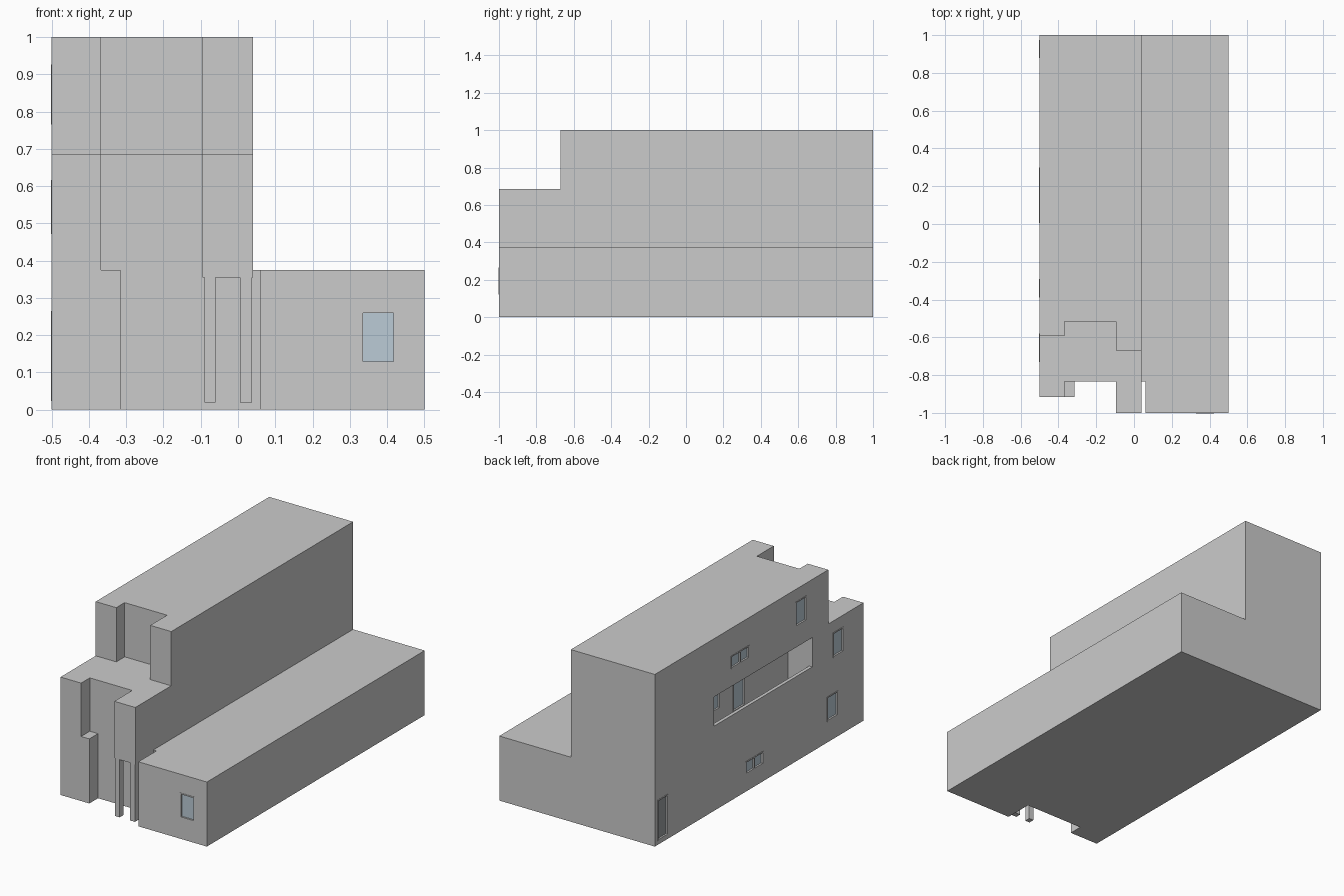
import bpy, bmesh
from mathutils import Vector

if "Cube" in bpy.data.objects:
    bpy.data.objects.remove(bpy.data.objects["Cube"])

T = 0.02  # wall and slab thickness


def material(name, color):
    m = bpy.data.materials.new(name)
    m.diffuse_color = color
    m.use_nodes = True
    m.node_tree.nodes["Principled BSDF"].inputs["Base Color"].default_value = m.diffuse_color
    return m


GLASS = material("glass", (0.50, 0.60, 0.67, 1))
DOOR = material("door_panel", (0.33, 0.35, 0.36, 1))


def add_prism(bm, pts, z0, z1, flip=False):
    lo = [bm.verts.new((x, y, z0)) for x, y in pts]
    hi = [bm.verts.new((x, y, z1)) for x, y in pts]
    faces = [bm.faces.new(lo[::-1]), bm.faces.new(hi)]
    n = len(pts)
    for i in range(n):
        j = (i + 1) % n
        faces.append(bm.faces.new((lo[i], lo[j], hi[j], hi[i])))
    if flip:
        bmesh.ops.reverse_faces(bm, faces=faces)


def add_box(bm, x0, x1, y0, y1, z0, z1):
    add_prism(bm, [(x0, y0), (x1, y0), (x1, y1), (x0, y1)], z0, z1)


def finish(bm, name, mat=None):
    me = bpy.data.meshes.new(name)
    bm.to_mesh(me)
    bm.free()
    ob = bpy.data.objects.new(name, me)
    bpy.context.collection.objects.link(ob)
    if mat:
        me.materials.append(mat)
    return ob


def boxes(name, items, mat=None):
    bm = bmesh.new()
    for b in items:
        add_box(bm, *b)
    return finish(bm, name, mat)


def inset(pts, d):
    """Move every edge of a right-angled outline inwards (anticlockwise order)."""
    out = []
    for i, p in enumerate(pts):
        a, p, b = Vector(pts[i - 1]), Vector(p), Vector(pts[(i + 1) % len(pts)])
        e, f = (p - a).normalized(), (b - p).normalized()
        out.append((p.x - d * (e.y + f.y), p.y + d * (e.x + f.x)))
    return out


def wall_box(axis, p, d0, d1, a0, a1, z0, z1):
    """Box in a wall facing -x or -y, d measured inwards from the wall face p."""
    if axis == 'x':
        return (p + d0, p + d1, a0, a1, z0, z1)
    return (a0, a1, p + d0, p + d1, z0, z1)


def fill_opening(name, axis, p, a0, a1, z0, z1, kind):
    w, d = 0.007, (-0.002, T)
    frame = [wall_box(axis, p, *d, a0, a0 + w, z0, z1),
             wall_box(axis, p, *d, a1 - w, a1, z0, z1),
             wall_box(axis, p, *d, a0 + w, a1 - w, z0, z0 + w),
             wall_box(axis, p, *d, a0 + w, a1 - w, z1 - w, z1)]
    if a1 - a0 > 0.14:  # mullion in the wide windows
        m = (a0 + a1) / 2
        frame.append(wall_box(axis, p, *d, m - w / 2, m + w / 2, z0 + w, z1 - w))
    boxes(name + "_frame", frame)
    boxes(name + "_panel", [wall_box(axis, p, 0.008, 0.013, a0 + w, a1 - w, z0 + w, z1 - w)],
          DOOR if kind == "door" else GLASS)


def storey(name, outline, z0, z1, openings):
    """Hollow storey with floor and roof slabs, then cut and fill its openings."""
    bm = bmesh.new()
    add_prism(bm, outline, z0, z1)
    add_prism(bm, inset(outline, T), z0 + T, z1 - T, flip=True)
    body = finish(bm, name)
    cutter = boxes("opening_cutter", [wall_box(ax, p, -0.01, T + 0.01, *r)
                                      for _, ax, p, *r in openings])
    cutter.hide_render = True
    mod = body.modifiers.new("openings", 'BOOLEAN')
    mod.operation, mod.solver, mod.object = 'DIFFERENCE', 'EXACT', cutter
    bpy.context.view_layer.objects.active = body
    bpy.ops.object.modifier_apply(modifier=mod.name)
    bpy.data.objects.remove(cutter)
    for i, (kind, *rest) in enumerate(openings):
        fill_opening(f"{name}_{kind}_{i + 1}", *rest, kind)


# Ground storey with the low right wing
storey("ground_storey",
       [(-.5, -.915), (-.315, -.915), (-.315, -.835), (.06, -.835), (.06, -1),
        (.5, -1), (.5, 1), (-.5, 1)], 0, .375,
       [("door", 'x', -.5, .88, .975, .023, .26),
        ("window", 'x', -.5, .005, .17, .10, .175),
        ("window", 'x', -.5, -.68, -.58, .122, .265),
        ("window", 'y', -1, .328, .424, .122, .267)])

# Middle storey, its outline notched on the left for the balcony
BX, BY0, BY1 = -.345, -.445, .457
storey("middle_storey",
       [(-.5, -.915), (-.368, -.915), (-.368, -.835), (-.095, -.835), (-.095, -1),
        (.04, -1), (.04, 1), (-.5, 1), (-.5, BY1), (BX, BY1), (BX, BY0), (-.5, BY0)],
       .355, .685,
       [("window", 'x', -.5, -.73, -.635, .472, .617),
        ("balcony_door", 'x', BX, -.05, .06, .38, .617),
        ("balcony_window", 'x', BX, .18, .28, .45, .617)])

# Balcony floor, ceiling and parapet
boxes("balcony_floor", [(-.5, BX, BY0, BY1, .355, .375)])
boxes("balcony_ceiling", [(-.5, BX, BY0, BY1, .662, .685)])
boxes("balcony_parapet", [(-.5, -.5 + T, BY0, BY1, .375, .492)])

# Top storey, set back from the front
storey("top_storey",
       [(-.5, -.592), (-.368, -.592), (-.368, -.515), (-.095, -.515), (-.095, -.67),
        (.04, -.67), (.04, 1), (-.5, 1)], .665, 1,
       [("window", 'x', -.5, .135, .30, .765, .84),
        ("window", 'x', -.5, -.39, -.29, .782, .927)])

# Pillars under the projecting front bay
for side, x0, x1 in (("left", -.09, -.06), ("right", .005, .038)):
    boxes(side + "_pillar", [(x0, x1, -1, -.967, T, .355)])
